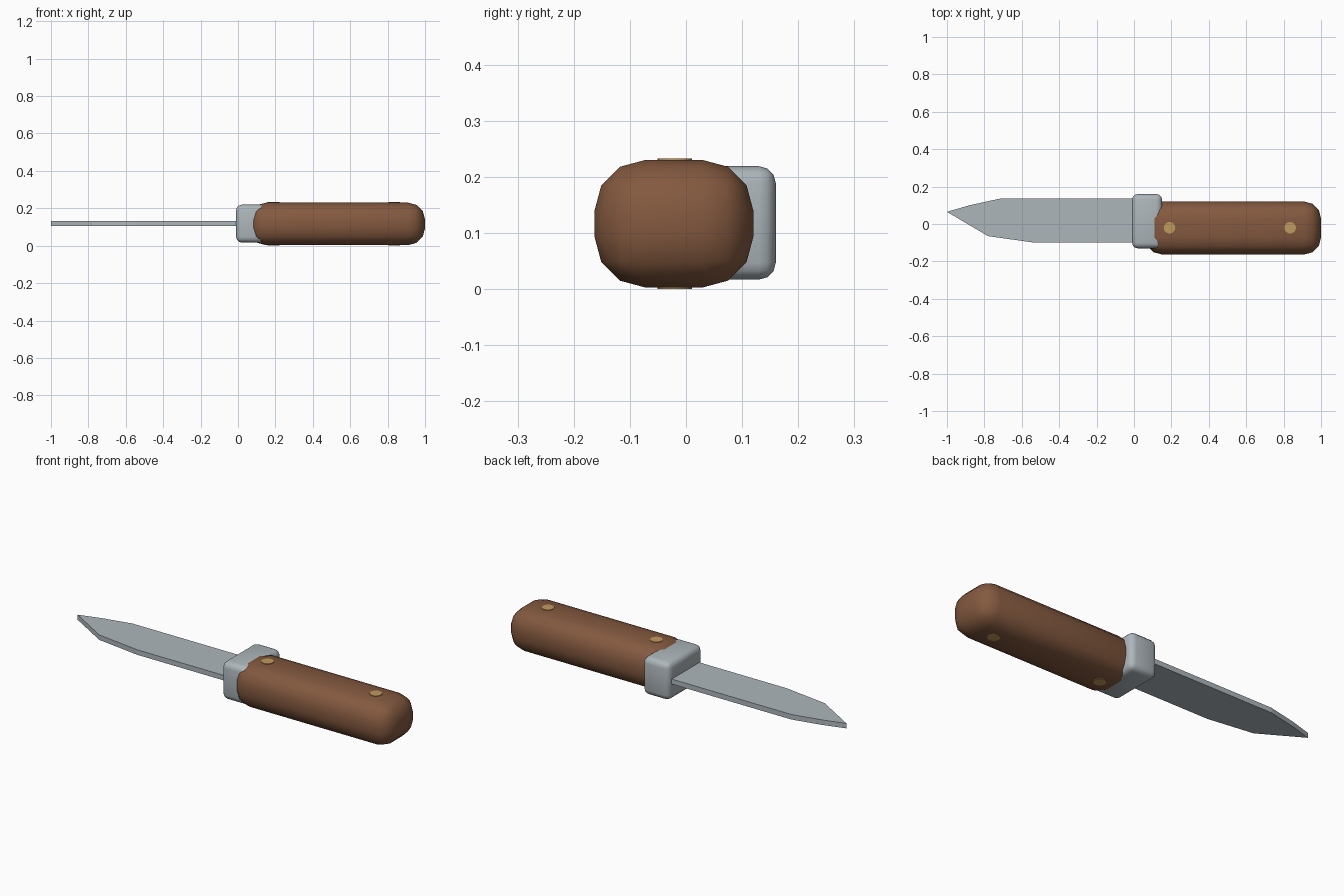
import bpy
import bmesh
from math import radians

cube = bpy.data.objects.get("Cube")
if cube:
    bpy.data.objects.remove(cube, do_unlink=True)


def material(name, rgb):
    m = bpy.data.materials.new(name)
    m.use_nodes = True
    m.diffuse_color = (*rgb, 1)
    bsdf = next(n for n in m.node_tree.nodes if n.type == 'BSDF_PRINCIPLED')
    bsdf.inputs["Base Color"].default_value = (*rgb, 1)
    return m


steel = material("steel", (0.42, 0.47, 0.50))
wood = material("brown wood", (0.23, 0.10, 0.05))
brass = material("brass", (0.53, 0.32, 0.11))


def finish(obj, name, mat):
    obj.name = name
    obj.data.materials.append(mat)
    return obj


def rounded_box(name, low, high, bevel, segments, mat):
    """Box between two corners with rounded edges."""
    bpy.ops.mesh.primitive_cube_add(
        size=1, location=[(a + b) / 2 for a, b in zip(low, high)])
    obj = finish(bpy.context.object, name, mat)
    obj.scale = [b - a for a, b in zip(low, high)]
    bpy.ops.object.transform_apply(location=False, rotation=False, scale=True)
    mod = obj.modifiers.new("rounding", 'BEVEL')
    mod.width = bevel
    mod.segments = segments
    bpy.ops.object.modifier_apply(modifier=mod.name)
    bpy.ops.object.shade_smooth_by_angle(angle=radians(40))
    return obj


# Blade: flat outline given thickness
outline = [(-1, 0.065), (-0.78, -0.065), (-0.53, -0.10), (0.05, -0.10),
           (0.05, 0.135), (-0.72, 0.135), (-0.88, 0.10)]
bm = bmesh.new()
face = bm.faces.new([bm.verts.new((x, y, 0.105)) for x, y in outline])
top = bmesh.ops.extrude_face_region(bm, geom=[face])["geom"]
bmesh.ops.translate(bm, vec=(0, 0, 0.027),
                    verts=[v for v in top if isinstance(v, bmesh.types.BMVert)])
bmesh.ops.recalc_face_normals(bm, faces=bm.faces)
mesh = bpy.data.meshes.new("blade")
bm.to_mesh(mesh)
bm.free()
blade = bpy.data.objects.new("blade", mesh)
bpy.context.collection.objects.link(blade)
finish(blade, "blade", steel)

# Guard and handle
rounded_box("guard", (-0.01, -0.13, 0.017), (0.15, 0.16, 0.219), 0.03, 3, steel)
rounded_box("handle", (0.06, -0.163, 0.003), (1.0, 0.12, 0.230), 0.09, 3, wood)

# Rivets run through the handle and show on both faces
for name, x in (("front_rivet", 0.19), ("rear_rivet", 0.835)):
    bpy.ops.mesh.primitive_cylinder_add(
        vertices=16, radius=0.031, depth=0.233, location=(x, -0.02, 0.1165))
    finish(bpy.context.object, name, brass)
    bpy.ops.object.shade_smooth_by_angle(angle=radians(40))
